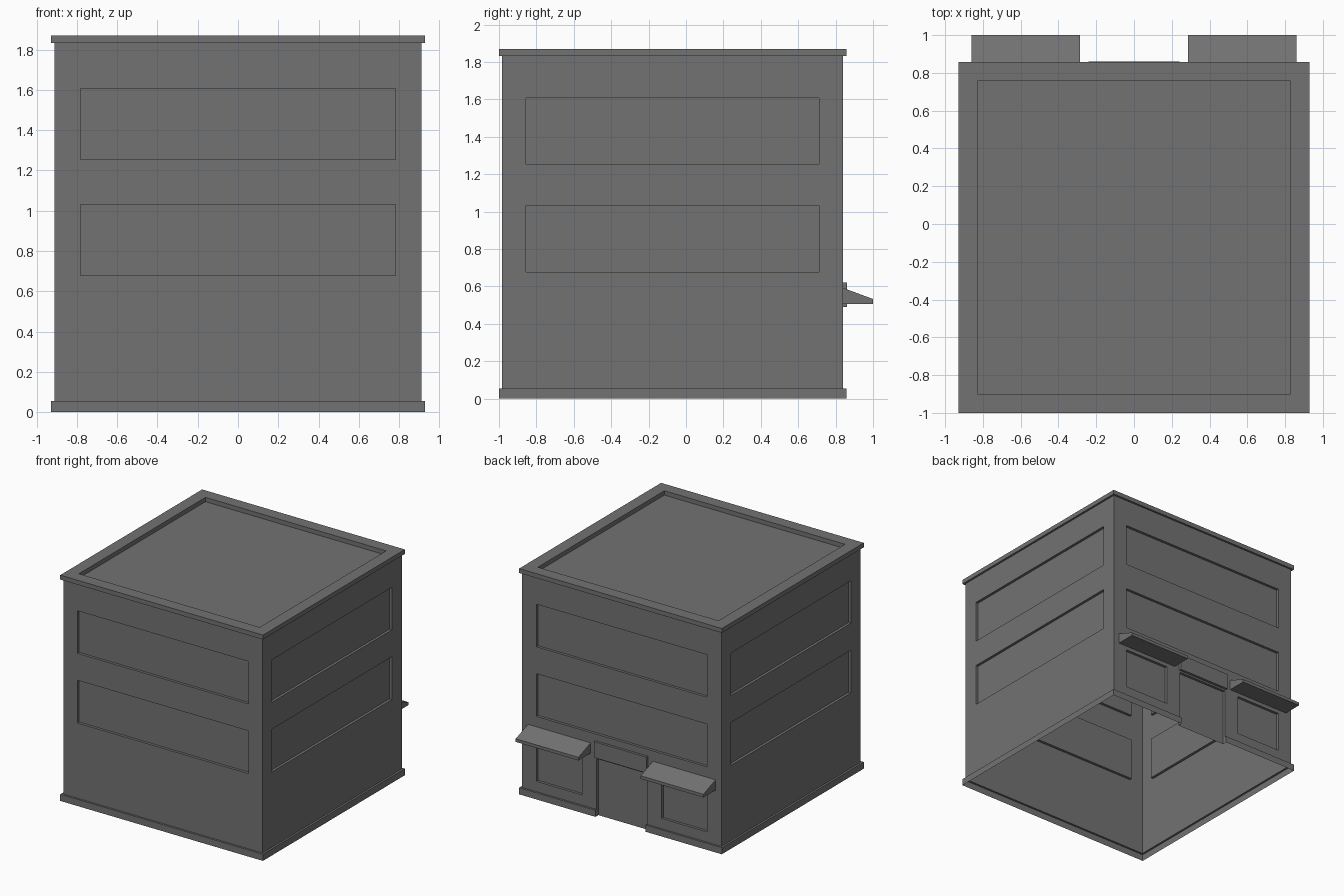
import bpy, bmesh, math
from mathutils import Matrix, Vector

if "Cube" in bpy.data.objects:
    bpy.data.objects.remove(bpy.data.objects["Cube"])

CY = -0.0715               # centre of the square plan in y
WALL, OUT, ROOF = 0.912, 0.9285, 0.828   # half widths: wall, trim, roof well
BASE, EAVE, TOP = 0.055, 1.833, 1.87
DOOR, DEPTH = 0.23, 0.022
BACK = CY + WALL

# Dark grey for the whole building
grey = bpy.data.materials.new("dark_grey")
grey.diffuse_color = (0.17, 0.17, 0.17, 1)
grey.use_nodes = True
grey.node_tree.nodes["Principled BSDF"].inputs["Base Color"].default_value = grey.diffuse_color


def finish(name, bm, recalc=True):
    bmesh.ops.remove_doubles(bm, verts=bm.verts, dist=1e-5)
    if recalc:
        bmesh.ops.recalc_face_normals(bm, faces=bm.faces)
    me = bpy.data.meshes.new(name)
    bm.to_mesh(me)
    bm.free()
    me.materials.append(grey)
    ob = bpy.data.objects.new(name, me)
    bpy.context.collection.objects.link(ob)
    return ob


def face(bm, pts):
    return bm.faces.new([bm.verts.new(p) for p in pts])


def wall(bm, angle, holes, zs):
    """One wall sheet with recessed panels; holes are (u0, u1, z0, z1)."""
    rot = Matrix.Rotation(angle, 3, 'Z')
    P = lambda u, z, d: rot @ Vector((u, -WALL + d, z)) + Vector((0, CY, 0))
    inside = lambda a, b: any(h[0] < a < h[1] and h[2] < b < h[3] for h in holes)
    us = sorted({-WALL, WALL} | {u for h in holes for u in h[:2]})
    for u0, u1 in zip(us, us[1:]):
        for z0, z1 in zip(zs, zs[1:]):
            um, zm = (u0 + u1) / 2, (z0 + z1) / 2
            deep = inside(um, zm)
            if z1 <= BASE and not deep:
                continue            # plinth covers this strip
            d = DEPTH if deep else 0
            face(bm, [P(u0, z0, d), P(u1, z0, d), P(u1, z1, d), P(u0, z1, d)])
            if not deep:
                continue
            # reveals on the edges of the recess
            e = 1e-3
            for a, b, t in (((u0, z0), (u0, z1), (u0 - e, zm)),
                            ((u1, z1), (u1, z0), (u1 + e, zm)),
                            ((u0, z1), (u1, z1), (um, z1 + e)),
                            ((u1, z0), (u0, z0), (um, z0 - e))):
                if not inside(*t) and t[1] > 0:
                    face(bm, [P(*a, 0), P(*a, d), P(*b, d), P(*b, 0)])


# Walls with two window bands all round, shop front on the back
bands = [(-0.783, 0.783, 0.678, 1.032), (-0.783, 0.783, 1.255, 1.607)]
shop = [(-0.783, -0.365, 0.14, 0.475), (0.365, 0.783, 0.14, 0.475), (-DOOR, DOOR, 0, 0.475)]
levels = sorted({0, BASE, EAVE} | {z for h in bands + shop for z in h[2:]})
bm = bmesh.new()
for i in range(4):
    wall(bm, i * math.pi / 2, bands + (shop if i == 2 else []), levels)
finish("walls", bm)

# Cornice and sunken roof
bm = bmesh.new()
corners = [(-1, -1), (1, -1), (1, 1), (-1, 1)]
loops = [[(x * h, CY + y * h, z) for x, y in corners] for h, z in
         ((WALL, EAVE), (OUT, EAVE), (OUT, TOP), (ROOF, TOP), (ROOF, TOP - 0.036))]
for lo, hi in zip(loops, loops[1:]):
    for k in range(4):
        n = (k + 1) % 4
        face(bm, [lo[k], lo[n], hi[n], hi[k]])
face(bm, loops[-1])
finish("cornice_and_roof", bm, recalc=False)


# Plinth strip, open at the doorway
def plan(h):
    return [(-DOOR, CY + h)] + [(x * h, CY + y * h) for x, y in
                                ((-1, 1), (-1, -1), (1, -1), (1, 1))] + [(DOOR, CY + h)]


bm = bmesh.new()
o, w = plan(OUT), plan(WALL)
for k in range(5):
    face(bm, [(*o[k], 0), (*o[k + 1], 0), (*o[k + 1], BASE), (*o[k], BASE)])
    face(bm, [(*o[k], BASE), (*o[k + 1], BASE), (*w[k + 1], BASE), (*w[k], BASE)])
face(bm, [(*w[0], 0), (*o[0], 0), (*o[0], BASE), (*w[0], BASE)])
face(bm, [(*o[5], 0), (*w[5], 0), (*w[5], BASE), (*o[5], BASE)])
finish("plinth", bm, recalc=False)


def prism(name, profile, x0, x1):
    """Extrude a (y, z) profile along x."""
    bm = bmesh.new()
    f = face(bm, [(x0, y, z) for y, z in profile])
    g = bmesh.ops.extrude_face_region(bm, geom=[f])["geom"]
    bmesh.ops.translate(bm, vec=(x1 - x0, 0, 0),
                        verts=[v for v in g if isinstance(v, bmesh.types.BMVert)])
    # extruding a lone face can drop the start cap, so close any open end
    bmesh.ops.holes_fill(bm, edges=[e for e in bm.edges if e.is_boundary], sides=0)
    return finish(name, bm)


# Awnings over the shop windows and the sign board over the door
awning = [(BACK, 0.507), (1.0, 0.507), (1.0, 0.533), (BACK, 0.592)]
prism("awning_left", awning, -0.86, -0.285)
prism("awning_right", awning, 0.285, 0.86)
prism("sign_board", [(BACK, 0.49), (0.861, 0.49), (0.861, 0.622), (BACK, 0.622)], -0.24, 0.24)
